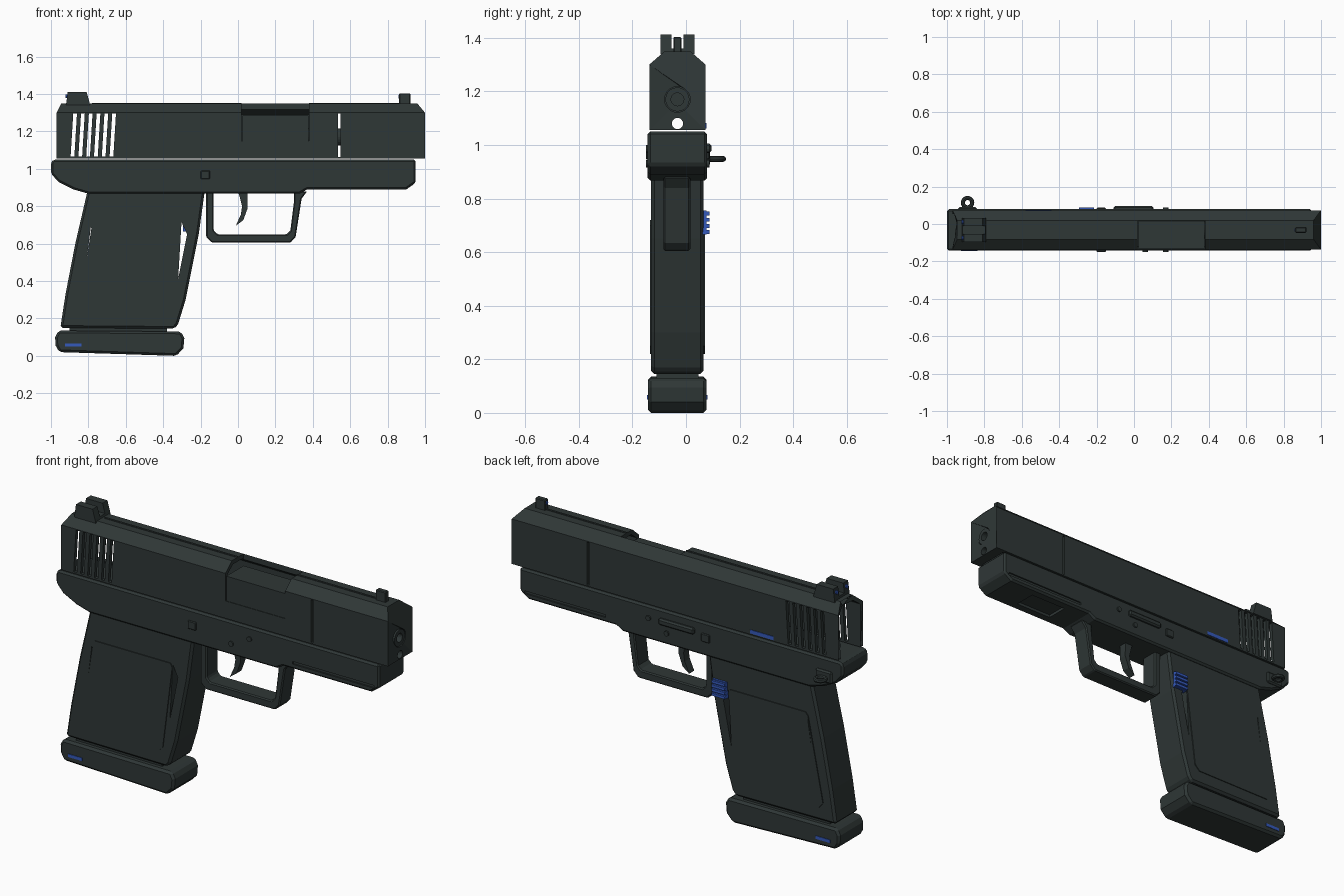
import bpy, bmesh, math
from mathutils import Matrix, Vector

cube = bpy.data.objects.get("Cube")
if cube:
    bpy.data.objects.remove(cube, do_unlink=True)


def material(name, rgb):
    m = bpy.data.materials.new(name)
    m.use_nodes = True
    m.diffuse_color = (*rgb, 1)
    bsdf = m.node_tree.nodes["Principled BSDF"]
    bsdf.inputs["Base Color"].default_value = (*rgb, 1)
    bsdf.inputs["Roughness"].default_value = 0.6
    return m


DARK = material("dark gunmetal", (0.028, 0.038, 0.037))
BLUE = material("blue", (0.035, 0.1, 0.5))
MID = -0.032  # centre plane of the body in y


def finish(name, bm, mat):
    bmesh.ops.recalc_face_normals(bm, faces=bm.faces[:])
    me = bpy.data.meshes.new(name)
    bm.to_mesh(me)
    bm.free()
    me.materials.append(mat)
    ob = bpy.data.objects.new(name, me)
    bpy.context.collection.objects.link(ob)
    return ob


def bake(ob):
    """Replace the mesh by its modified result."""
    dg = bpy.context.evaluated_depsgraph_get()
    me = bpy.data.meshes.new_from_object(ob.evaluated_get(dg))
    ob.modifiers.clear()
    ob.data = me


def prism(name, profile, lo, hi, axis="y", mat=DARK, bevel=0):
    """Extrude a profile (x,z along y, or y,z along x)."""
    bm = bmesh.new()
    place = (lambda a, b: (a, lo, b)) if axis == "y" else (lambda a, b: (lo, a, b))
    face = bm.faces.new([bm.verts.new(place(a, b)) for a, b in profile])
    ext = bmesh.ops.extrude_face_region(bm, geom=[face])
    verts = [g for g in ext["geom"] if isinstance(g, bmesh.types.BMVert)]
    step = Vector((0, hi - lo, 0)) if axis == "y" else Vector((hi - lo, 0, 0))
    bmesh.ops.translate(bm, verts=verts, vec=step)
    ob = finish(name, bm, mat)
    if bevel:
        mod = ob.modifiers.new("bevel", "BEVEL")
        mod.width, mod.segments = bevel, 1
        mod.limit_method, mod.angle_limit = "ANGLE", math.radians(40)
        bake(ob)
    return ob


def box(name, x, y, z, mat=DARK, bevel=0):
    return prism(name, [(x[0], z[0]), (x[1], z[0]), (x[1], z[1]), (x[0], z[1])],
                 y[0], y[1], "y", mat, bevel)


def rod(name, r, lo, hi, centre, axis="x", mat=DARK, sides=20):
    """Cylinder along x (centre is y,z) or along y (centre is x,z)."""
    pts = [(centre[0] + r * math.cos(i * math.tau / sides),
            centre[1] + r * math.sin(i * math.tau / sides)) for i in range(sides)]
    return prism(name, pts, lo, hi, axis, mat)


def cut(ob, *cutters, keep=False):
    for c in cutters:
        c.hide_render = True
        mod = ob.modifiers.new("cut", "BOOLEAN")
        mod.operation, mod.solver, mod.object = "DIFFERENCE", "EXACT", c
        bake(ob)
        if not keep:
            bpy.data.objects.remove(c, do_unlink=True)


def roof(half, flat, z0, z1, z2):
    """Cross-section with a chamfered top."""
    return [(MID - half, z0), (MID + half, z0), (MID + half, z1),
            (MID + flat, z2), (MID - flat, z2), (MID - half, z1)]


# Slide: hollow shell with sloped ends, open at the rear
slide = prism("slide", roof(0.105, 0.05, 1.055, 1.3, 1.348), -0.97, 1.0, "x")
for v in slide.data.vertices:
    if v.co.z > 1.34:
        v.co.x += -0.04 if v.co.x > 0 else 0.025
cut(slide,
    prism("cavity", roof(0.085, 0.04, 1.0, 1.29, 1.325), -1.1, 0.94, "x"),
    box("port", (0.02, 0.38), (-0.3, 0.018), (1.15, 1.5)),
    box("side_slit", (0.535, 0.547), (-0.3, 0.3), (1.062, 1.295)),
    rod("muzzle_hole", 0.048, 0.9, 1.1, (MID, 1.17)),
    rod("guide_hole", 0.021, 0.9, 1.1, (MID, 1.08)))
for i in range(6):
    x = -0.895 + i * 0.0417
    cut(slide, prism("slot", [(x, 1.065), (x + 0.02, 1.065),
                              (x + 0.034, 1.295), (x + 0.014, 1.295)], -0.3, 0.3))

# Barrel and chamber
barrel = rod("barrel", 0.045, 0.37, 0.997, (MID, 1.17))
cut(barrel, rod("bore", 0.024, 0.9, 1.1, (MID, 1.17)))
prism("chamber", [(-0.134, 1.12), (0.045, 1.12), (0.045, 1.26), (0.015, 1.285),
                  (-0.134, 1.285)], 0.023, 0.377, "x")

# Top ribs and sights
for lo, hi in ((-0.78, 0.02), (0.38, 0.86)):
    box("top_rib", (lo, hi), (MID - 0.005, MID + 0.005), (1.34, 1.352))
rear_sight = prism("rear_sight", [(-0.92, 1.34), (-0.91, 1.412), (-0.81, 1.412),
                                  (-0.795, 1.36), (-0.79, 1.34)], -0.096, 0.032)
cut(rear_sight, box("notch", (-1, -0.7), (MID - 0.022, MID + 0.022), (1.36, 1.5)))
box("front_sight", (0.862, 0.922), (MID - 0.015, MID + 0.015), (1.34, 1.403), bevel=0.004)
for y in (MID - 0.043, MID + 0.043):
    rod("rear_sight_dot", 0.01, -0.921, -0.91, (y, 1.388), mat=BLUE, sides=10)
rod("front_sight_dot", 0.009, 0.859, 0.866, (MID, 1.385), mat=BLUE, sides=10)

# Frame with rail grooves and an underside recess
frame = prism("frame", [(-1, 0.975), (-0.96, 0.93), (-0.88, 0.89), (-0.8, 0.867),
                        (0.33, 0.867), (0.37, 0.89), (0.9, 0.89), (0.95, 0.925),
                        (0.95, 1.05), (-0.985, 1.05), (-1, 1.035)],
              -0.143, 0.079, bevel=0.01)
for lo, hi in ((-0.3, -0.135), (0.071, 0.3)):
    cut(frame, box("groove", (0.43, 0.92), (lo, hi), (0.917, 0.932)))
cut(frame, box("recess", (0.5, 0.72), (MID - 0.06, MID + 0.06), (0.8, 0.905)))

# Pins on both sides, slide catch and blue slide mark on the left
for lo, hi in ((-0.15, -0.13), (0.07, 0.087)):
    box("square_pin", (-0.2, -0.15), (lo, hi), (0.945, 0.99), bevel=0.004)
    for x, z in ((0.17, 0.985), (0.06, 0.93)):
        rod("round_pin", 0.014, lo, hi, (x, z), "y", sides=12)
box("slide_catch", (-0.11, 0.105), (0.07, 0.095), (0.97, 1.005), bevel=0.008)
box("slide_mark", (-0.58, -0.44), (0.07, 0.076), (1.062, 1.082), BLUE)

# Lanyard loop
box("loop_base", (-0.94, -0.84), (0.07, 0.09), (0.92, 0.985), bevel=0.008)
bpy.ops.mesh.primitive_torus_add(location=(-0.89, 0.114, 0.948), major_radius=0.025,
                                 minor_radius=0.011, major_segments=20, minor_segments=8)
loop = bpy.context.object
loop.name = "lanyard_loop"
loop.data.materials.append(DARK)
bpy.ops.object.shade_smooth_by_angle()

# Trigger guard and trigger
prism("trigger_guard", [(-0.17, 0.88), (-0.17, 0.635), (-0.14, 0.605), (0.28, 0.605),
                        (0.308, 0.635), (0.34, 0.84), (0.37, 0.88), (0.3, 0.88),
                        (0.3, 0.83), (0.28, 0.67), (0.26, 0.65), (-0.11, 0.65),
                        (-0.13, 0.67), (-0.13, 0.88)], MID - 0.052, MID + 0.048, bevel=0.006)
prism("trigger", [(0, 0.88), (0.05, 0.88), (0.052, 0.79), (0.028, 0.725), (-0.012, 0.695),
                  (0.015, 0.755), (0.022, 0.8), (0.012, 0.84)], MID - 0.022, MID + 0.022)

# Grip with side panels and narrow openings at the panel edges
grip = prism("grip", [(-0.805, 0.88), (-0.87, 0.6), (-0.922, 0.33), (-0.95, 0.15),
                      (-0.34, 0.145), (-0.32, 0.17), (-0.28, 0.3), (-0.21, 0.65),
                      (-0.178, 0.88)], -0.13, 0.066, bevel=0.012)
outline = [(-0.785, 0.7), (-0.77, 0.72), (-0.315, 0.72), (-0.303, 0.7), (-0.36, 0.25),
           (-0.39, 0.22), (-0.85, 0.22), (-0.875, 0.25)]
panels = [prism("grip_panel", outline, lo, hi)
          for lo, hi in ((-0.135, -0.129), (0.065, 0.071))]
openings = [prism("front_gap", [(-0.302, 0.715), (-0.272, 0.65), (-0.32, 0.41)], -0.3, 0.3),
            prism("rear_gap", [(-0.786, 0.695), (-0.784, 0.68), (-0.807, 0.53)], -0.3, 0.3)]
cut(grip, *openings, keep=True)
for p in panels:
    cut(p, *openings, keep=True)
for o in openings:
    bpy.data.objects.remove(o, do_unlink=True)

# Magazine release with ridges
box("magazine_release", (-0.295, -0.215), (0.05, 0.077), (0.665, 0.755), BLUE)
for i in range(4):
    z = 0.668 + i * 0.023
    box("release_ridge", (-0.295, -0.215), (0.07, 0.088), (z, z + 0.014), BLUE)

# Magazine and its base with blue marks
box("magazine", (-0.9, -0.38), (-0.11, 0.046), (0.1, 0.2))
prism("magazine_base", [(-0.975, 0.055), (-0.978, 0.1), (-0.96, 0.135), (-0.305, 0.13),
                        (-0.287, 0.095), (-0.292, 0.04), (-0.33, 0.0), (-0.955, 0.02)],
      -0.142, 0.077, bevel=0.012)
for lo, hi in ((-0.145, -0.138), (0.073, 0.08)):
    box("base_mark", (-0.925, -0.838), (lo, hi), (0.05, 0.067), BLUE)
